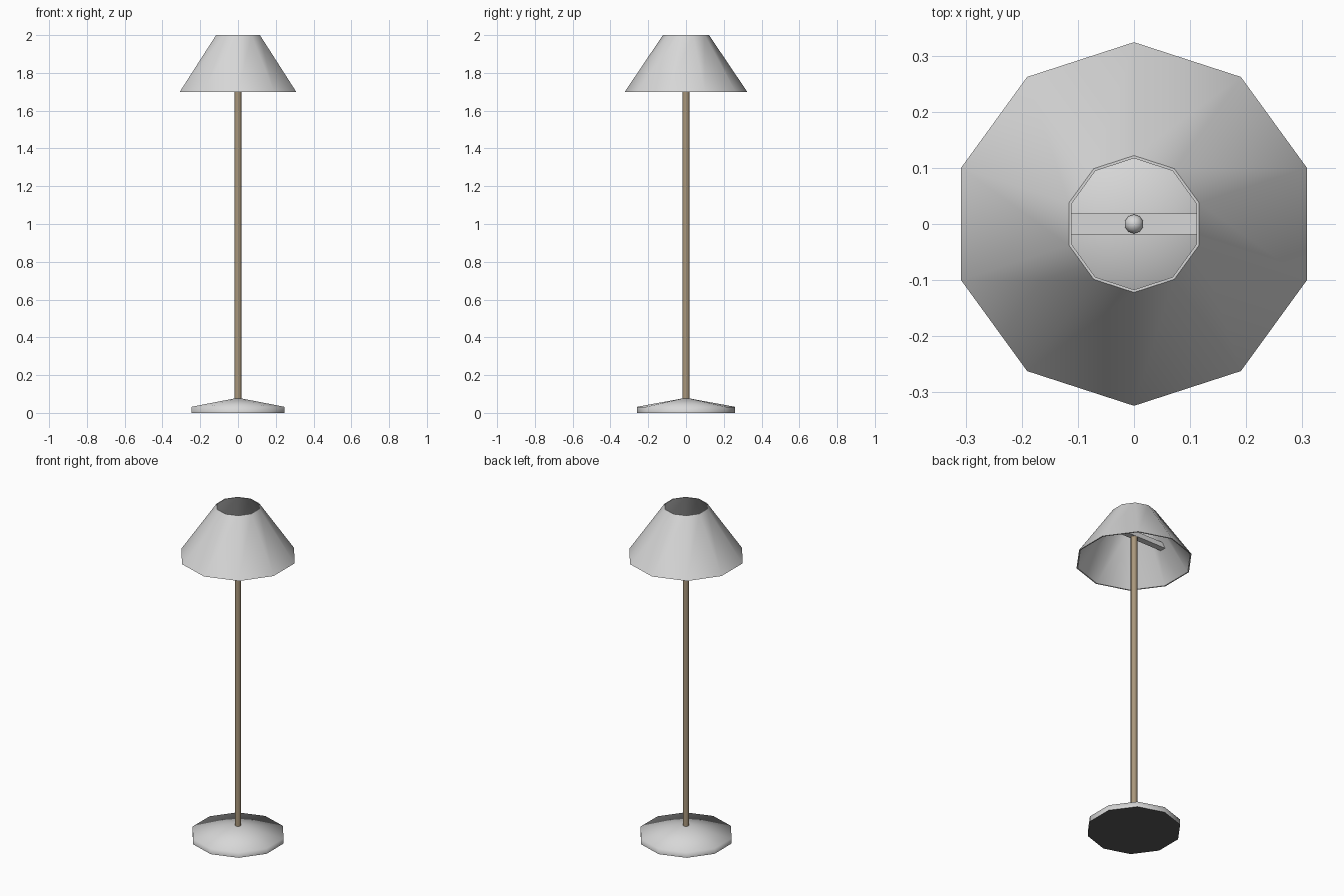
import bpy, bmesh, math

if "Cube" in bpy.data.objects:
    bpy.data.objects.remove(bpy.data.objects["Cube"])

SIDES = 10


def material(name, rgb):
    m = bpy.data.materials.new(name)
    m.diffuse_color = (*rgb, 1.0)
    m.use_nodes = True
    m.node_tree.nodes["Principled BSDF"].inputs["Base Color"].default_value = m.diffuse_color
    return m


GREY = material("light_grey", (0.68, 0.68, 0.68))
TAN = material("tan_wood", (0.40, 0.31, 0.20))
DARK = material("dark_underside", (0.10, 0.10, 0.10))


def finish(bm, name, mat, angle):
    bmesh.ops.recalc_face_normals(bm, faces=bm.faces[:])
    me = bpy.data.meshes.new(name)
    bm.to_mesh(me)
    bm.free()
    me.materials.append(mat)
    ob = bpy.data.objects.new(name, me)
    bpy.context.collection.objects.link(ob)
    bpy.ops.object.select_all(action='DESELECT')
    ob.select_set(True)
    bpy.context.view_layer.objects.active = ob
    if angle:
        bpy.ops.object.shade_smooth_by_angle(angle=math.radians(angle))
    return ob


def lathe(name, profile, mat, angle=40, closed=False):
    """Revolve (radius, z) points; radius 0 makes a pole, closed joins the ends."""
    bm = bmesh.new()
    rings = []
    for r, z in profile:
        if r == 0:
            rings.append([bm.verts.new((0, 0, z))] * SIDES)
        else:
            rings.append([bm.verts.new((r * math.cos(a), r * math.sin(a), z))
                          for a in (math.pi / 2 + i * math.tau / SIDES for i in range(SIDES))])
    pairs = list(zip(rings, rings[1:]))
    if closed:
        pairs.append((rings[-1], rings[0]))
    for lo, hi in pairs:
        for i in range(SIDES):
            j = (i + 1) % SIDES
            quad = dict.fromkeys((lo[i], lo[j], hi[j], hi[i]))
            bm.faces.new(list(quad))
    if not closed:
        # cap any open end
        for ring in (rings[0], rings[-1]):
            if ring[0] is not ring[1]:
                bm.faces.new(ring)
    return finish(bm, name, mat, angle)


# Weighted foot: short wall and shallow cone, softly shaded, dark underside
base = lathe("base", [(0.26, 0.0), (0.26, 0.032), (0.0, 0.08)], GREY, angle=85)
base.data.materials.append(DARK)
for p in base.data.polygons:
    if p.normal.z < -0.9:
        p.material_index = 1

# Upright
lathe("pole", [(0.0185, 0.03), (0.0185, 1.86)], TAN)

# Thin hollow shade
lathe("shade", [(0.324, 1.70), (0.122, 2.0), (0.117, 2.0), (0.317, 1.70)],
      GREY, closed=True)

# Cross bar holding the shade, ends sloped to meet its wall
bm = bmesh.new()
bmesh.ops.create_cube(bm, size=1)
for v in bm.verts:
    v.co.x *= 0.412 if v.co.z < 0 else 0.374
    v.co.y *= 0.037
    v.co.z = 1.865 + v.co.z * 0.03
finish(bm, "shade_bar", GREY, None)

# Small rounded knob on top of the bar
lathe("finial", [(0.017, 1.878), (0.017, 1.89), (0.011, 1.90), (0.0, 1.904)], GREY, angle=60)
